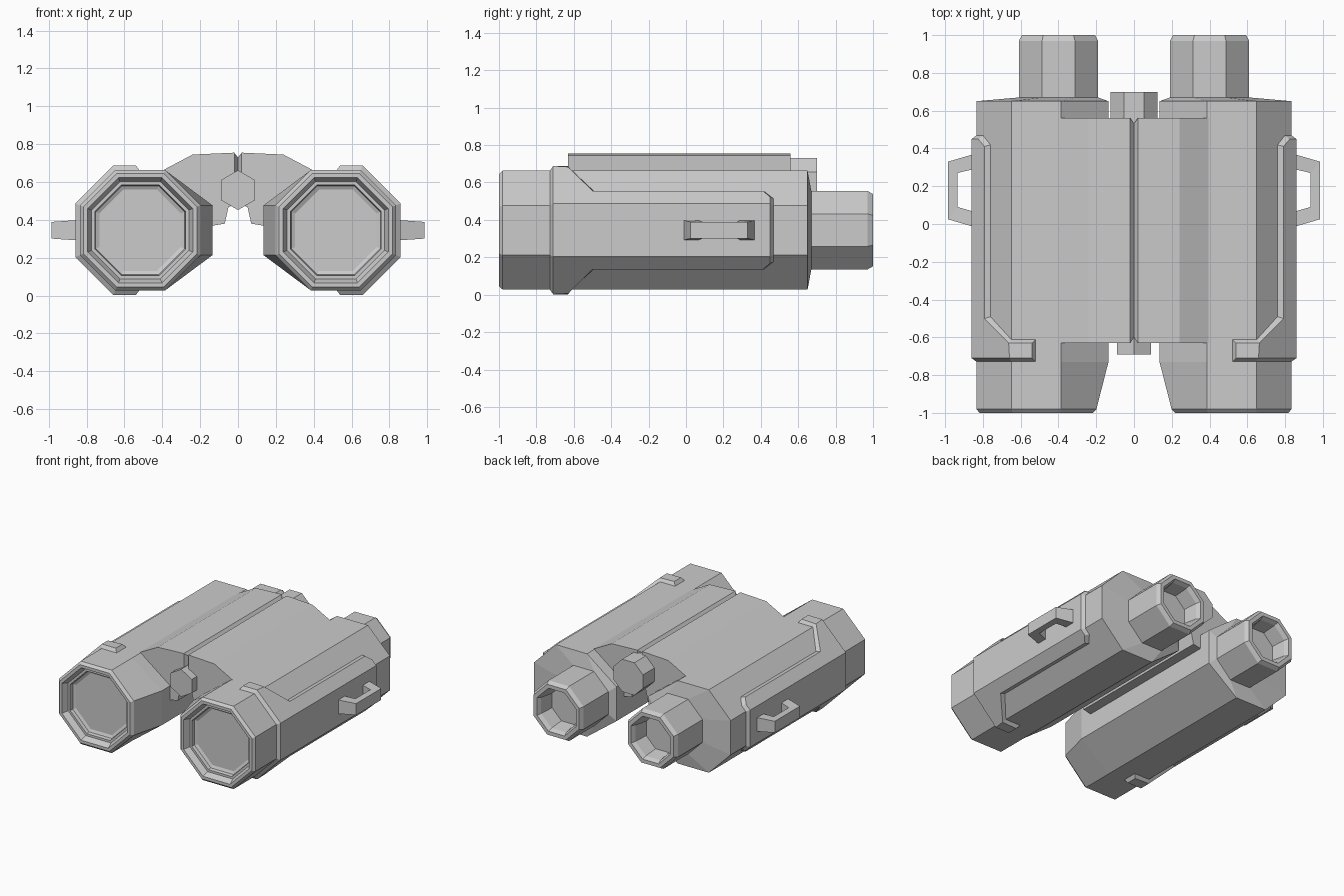
import bpy, bmesh
from math import cos, sin, radians, pi
from mathutils import Vector

if "Cube" in bpy.data.objects:
    bpy.data.objects.remove(bpy.data.objects["Cube"])

CX, CZ = 0.517, 0.345          # barrel axis (right side; left side is mirrored)


def finish(name, bm, mirror=True):
    bmesh.ops.recalc_face_normals(bm, faces=bm.faces)
    me = bpy.data.meshes.new(name)
    bm.to_mesh(me)
    bm.free()
    ob = bpy.data.objects.new(name, me)
    bpy.context.collection.objects.link(ob)
    if mirror:
        mod = ob.modifiers.new("Mirror", 'MIRROR')
        mod.use_mirror_merge = False
    return ob


def loft(name, rings, mirror=True, closed=False):
    """Skin a list of equal-length point rings; cap the ends unless closed."""
    bm = bmesh.new()
    vs = [[bm.verts.new(p) for p in r] for r in rings]
    n = len(rings[0])
    pairs = list(zip(vs, vs[1:])) + ([(vs[-1], vs[0])] if closed else [])
    for a, b in pairs:
        for i in range(n):
            j = (i + 1) % n
            bm.faces.new((a[i], a[j], b[j], b[i]))
    if not closed:
        bm.faces.new(vs[0])
        bm.faces.new(vs[-1])
    return finish(name, bm, mirror)


def ngon(y, apothem, cx=CX, cz=CZ, n=8, turn=22.5):
    r = apothem / cos(pi / n)
    return [(cx + r * cos(radians(turn) + 2 * pi * k / n), y,
             cz + r * sin(radians(turn) + 2 * pi * k / n)) for k in range(n)]


def body(y):
    """Octagon whose inner side is stretched towards the bridge."""
    ring = ngon(y, 0.318)
    for k in (3, 4):
        ring[k] = (0.135, y, ring[k][2])
    return ring


# Barrels: front lens recess, tapered hood, body, eyepiece, rear recess
EX = 0.40
loft("barrel", [
    ngon(-0.92, 0.215), ngon(-0.93, 0.235), ngon(-0.955, 0.24), ngon(-0.955, 0.257),
    ngon(-1.0, 0.278), ngon(-1.0, 0.30), ngon(-0.98, 0.318),
    body(-0.73), body(0.65),
    ngon(0.67, 0.21, EX), ngon(0.97, 0.21, EX), ngon(1.0, 0.193, EX),
    ngon(1.0, 0.165, EX), ngon(0.97, 0.15, EX), ngon(0.86, 0.135, EX)])

# Armour shell wrapped over the outer facets, with a chamfered border
AP = 0.343
corner = [Vector((p[0], 0, p[2])) for p in ngon(0, AP)]
bm = bmesh.new()


def facet(a, b, outline):
    """Face on the facet between corners a and b; outline is (y, t) pairs."""
    bm.faces.new([bm.verts.new(a.lerp(b, t) + Vector((0, y, 0))) for y, t in outline])


diagonal = [(-0.73, 0), (-0.73, 1), (-0.61, 1), (-0.49, 0.41),
            (0.42, 0.41), (0.47, 0.2), (0.47, 0)]
strip = [(-0.73, 0), (-0.73, 0.49), (-0.61, 0.49), (-0.61, 0)]
facet(corner[7], corner[0], [(-0.73, 0), (-0.73, 1), (0.47, 1), (0.47, 0)])
for a, b, c in ((0, 1, 2), (7, 6, 5)):
    facet(corner[a], corner[b], diagonal)
    facet(corner[b], corner[c], strip)
bmesh.ops.remove_doubles(bm, verts=bm.verts, dist=0.0005)
bmesh.ops.recalc_face_normals(bm, faces=bm.faces)
bmesh.ops.inset_region(bm, faces=bm.faces[:], thickness=0.02,
                       use_boundary=True, use_even_offset=True)
for v in {v for e in bm.edges if e.is_boundary for v in e.verts}:
    v.co.x = CX + (v.co.x - CX) * 0.315 / AP
    v.co.z = CZ + (v.co.z - CZ) * 0.315 / AP
finish("armour_shell", bm)

# Hinged bridge: two halves with a chamfered seam on the centre line
flank = [(0.24, 0.745), (0.41, 0.655), (0.30, 0.50), (0.16, 0.365),
         (0.07, 0.38), (0.05, 0.47)]


def bridge(y, x, drop):
    prof = [(x, 0.755 - drop), (0.02, 0.755)] + flank + [(x, 0.48)]
    return [(px, y, pz) for px, pz in prof]


loft("bridge", [bridge(-0.63, 0.019, 0.002), bridge(-0.60, 0, 0.025),
                bridge(0.53, 0, 0.025), bridge(0.56, 0.019, 0.002)])

# Hinge pin cap at the front and focus knob at the back
loft("hinge_cap", [ngon(y, 0.091, 0, 0.557, 6, 30) for y in (-0.69, -0.55)], False)
loft("focus_knob", [ngon(y, 0.125, 0, 0.605) for y in (0.50, 0.70)], False)

# Strap lugs: U-shaped loops on the outer sides (outer xy, inner xy, half height)
path = [((0.83, 0.375), (0.83, 0.295), 0.055), ((0.985, 0.33), (0.935, 0.27), 0.044),
        ((0.985, 0.025), (0.935, 0.09), 0.044), ((0.83, -0.02), (0.83, 0.06), 0.055)]
loft("strap_lug", [[(*o, CZ + h), (*i, CZ + h), (*i, CZ - h), (*o, CZ - h)]
                   for o, i, h in path])
